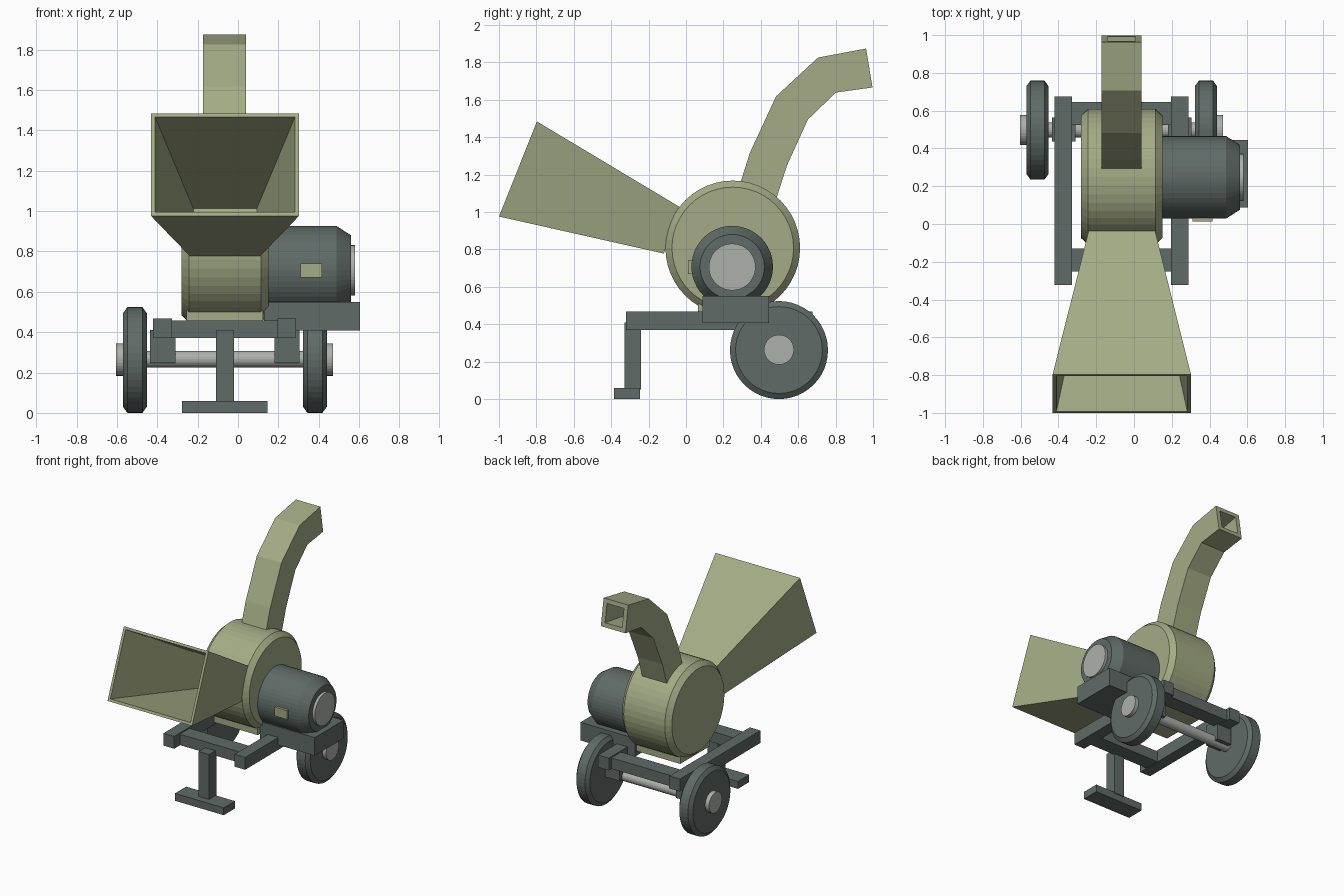
import bpy, bmesh, math

if "Cube" in bpy.data.objects:
    bpy.data.objects.remove(bpy.data.objects["Cube"])


def material(name, rgb):
    m = bpy.data.materials.new(name)
    m.diffuse_color = (*rgb, 1)
    m.use_nodes = True
    m.node_tree.nodes["Principled BSDF"].inputs["Base Color"].default_value = m.diffuse_color
    return m


OLIVE = material("olive paint", (0.37, 0.41, 0.235))
GREY = material("dark grey", (0.115, 0.145, 0.135))
STEEL = material("light steel", (0.42, 0.435, 0.41))


def finish(name, bm, mat):
    bmesh.ops.recalc_face_normals(bm, faces=bm.faces)
    me = bpy.data.meshes.new(name)
    bm.to_mesh(me)
    bm.free()
    me.materials.append(mat)
    ob = bpy.data.objects.new(name, me)
    bpy.context.collection.objects.link(ob)
    return ob


def box(name, x, y, z, mat):
    """Box from (min, max) pairs."""
    bm = bmesh.new()
    bmesh.ops.create_cube(bm, size=1)
    for v in bm.verts:
        v.co = [(a + b) / 2 + c * (b - a) for (a, b), c in zip((x, y, z), v.co)]
    return finish(name, bm, mat)


def lathe_x(name, profile, cy, cz, mat, n=48):
    """Capped solid turned around an x-parallel axis; profile is (x, radius)."""
    bm = bmesh.new()
    rings = []
    for x, r in profile:
        angles = [2 * math.pi * i / n for i in range(n)]
        rings.append([bm.verts.new((x, cy + r * math.cos(a), cz + r * math.sin(a)))
                      for a in angles])
    for p, q in zip(rings, rings[1:]):
        for i in range(n):
            j = (i + 1) % n
            bm.faces.new((p[i], p[j], q[j], q[i]))
    bm.faces.new(rings[0])
    bm.faces.new(rings[-1])
    return finish(name, bm, mat)


def duct(name, sections, wall, mat):
    """Hollow rectangular duct; section = upper (y, z), lower (y, z), (x0, x1)."""
    bm = bmesh.new()
    outer, inner = [], []
    for top, low, (x0, x1) in sections:
        t = wall / math.dist(top, low)
        for loops, f, w in ((outer, 0, 0), (inner, t, wall)):
            a = [p + (q - p) * f for p, q in zip(top, low)]
            b = [q + (p - q) * f for p, q in zip(top, low)]
            loops.append([bm.verts.new(c) for c in
                          ((x0 + w, *a), (x1 - w, *a), (x1 - w, *b), (x0 + w, *b))])
    strips = list(zip(outer, outer[1:])) + list(zip(inner, inner[1:]))
    strips += [(outer[0], inner[0]), (outer[-1], inner[-1])]
    for p, q in strips:
        for i in range(4):
            j = (i + 1) % 4
            bm.faces.new((p[i], p[j], q[j], q[i]))
    return finish(name, bm, mat)


# Cutting drum and its mounting block
lathe_x("drum", [(-0.28, 0.325), (-0.243, 0.36), (0.113, 0.36), (0.15, 0.325)],
        0.25, 0.808, OLIVE)
box("drum_mount", (-0.255, 0.125), (0.065, 0.435), (0.45, 0.56), OLIVE)

# Feed hopper, flaring towards the front
duct("hopper", [((-0.797, 1.484), (-1.0, 0.976), (-0.431, 0.302)),
                ((-0.037, 1.029), (-0.118, 0.778), (-0.24, 0.112))], 0.02, OLIVE)

# Discharge chute, bending backwards
CX = (-0.173, 0.04)
duct("chute", [((0.26, 1.06), (0.46, 1.0), CX),
               ((0.342, 1.318), (0.54, 1.249), CX),
               ((0.481, 1.618), (0.652, 1.495), CX),
               ((0.706, 1.826), (0.802, 1.639), CX),
               ((0.963, 1.874), (0.997, 1.666), CX)], 0.033, OLIVE)

# Motor with end cap, plate and platform
lathe_x("motor", [(0.14, 0.218), (0.488, 0.218), (0.56, 0.172)], 0.247, 0.708, GREY)
lathe_x("motor_cap", [(0.55, 0.125), (0.581, 0.125)], 0.247, 0.706, STEEL)
box("motor_plate", (0.31, 0.416), (0.012, 0.06), (0.67, 0.74), OLIVE)
box("motor_platform", (0.13, 0.604), (0.087, 0.444), (0.408, 0.55), GREY)

# Frame rails, cross members and axle brackets
for side, x, bx in (("left", (-0.42, -0.328), (-0.435, -0.31)),
                    ("right", (0.196, 0.288), (0.18, 0.305))):
    box(side + "_rail", x, (-0.322, 0.676), (0.37, 0.467), GREY)
    box(side + "_axle_bracket", bx, (0.437, 0.565), (0.248, 0.41), GREY)
box("front_cross_member", (-0.34, 0.21), (-0.252, -0.13), (0.372, 0.457), GREY)
box("rear_cross_member", (-0.34, 0.21), (0.525, 0.645), (0.372, 0.457), GREY)

# Front support leg
box("front_leg", (-0.11, -0.02), (-0.33, -0.24), (0.05, 0.41), GREY)
box("foot", (-0.277, 0.146), (-0.385, -0.247), (0, 0.058), GREY)

# Axle, wheels and hubs
WY, WZ = 0.497, 0.262
lathe_x("axle", [(-0.5, 0.04), (0.38, 0.04)], WY, WZ + 0.004, STEEL, 24)
for side, x0, x1, hub in (("left", -0.57, -0.452, (-0.604, -0.55)),
                          ("right", 0.322, 0.44, (0.42, 0.471))):
    lathe_x(side + "_wheel", [(x0, 0.232), (x0 + 0.022, 0.262),
                              (x1 - 0.022, 0.262), (x1, 0.232)], WY, WZ, GREY)
    lathe_x(side + "_hub", [(hub[0], 0.08), (hub[1], 0.08)], WY, WZ + 0.002, STEEL, 32)
